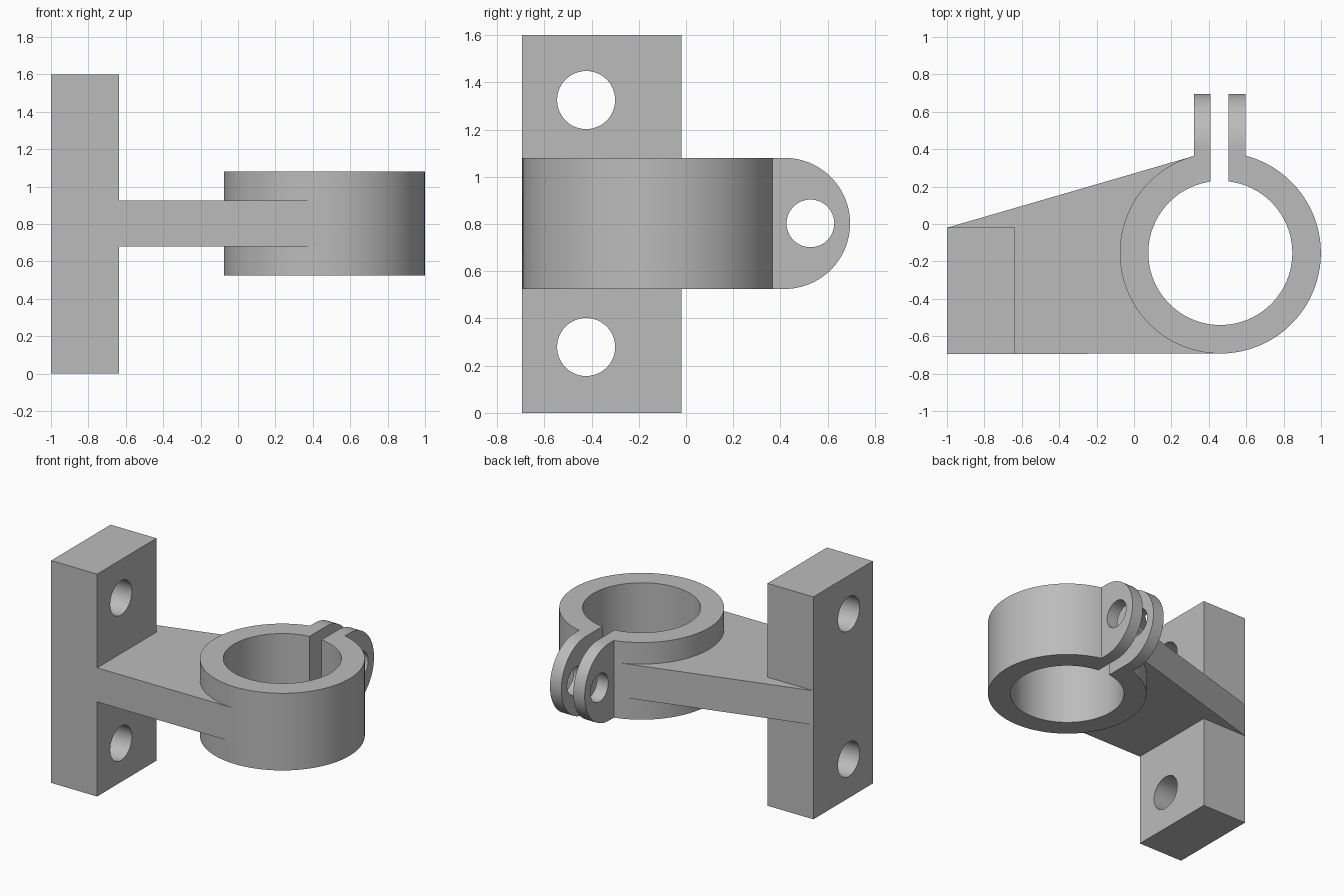
import bpy
import bmesh
import math
from mathutils import Matrix, Vector

cube = bpy.data.objects.get("Cube")
if cube:
    bpy.data.objects.remove(cube, do_unlink=True)

# Key dimensions
RING = Vector((0.4615, -0.155))
R_OUT, R_IN = 0.5375, 0.385
MID_Z, HALF_H = 0.8025, 0.2775
SLIT = (0.41, 0.506)
EAR_T = 0.09
EAR_Y, EAR_HOLE_Y = 0.4175, 0.527

metal = bpy.data.materials.new("plain grey metal")
metal.use_nodes = True
grey = (0.5, 0.5, 0.5, 1)
metal.diffuse_color = grey
metal.node_tree.nodes["Principled BSDF"].inputs["Base Color"].default_value = grey


def arc(cx, cy, r, start, end, n):
    """Points along an arc, angles in degrees."""
    return [(cx + r * math.cos(math.radians(start + (end - start) * i / n)),
             cy + r * math.sin(math.radians(start + (end - start) * i / n)))
            for i in range(n + 1)]


def circle(cx, cy, r, n):
    return arc(cx, cy, r, 0, 360, n)[:-1]


def extrude(name, points, low, high, axis="Z"):
    """Solid from an outline: xy outline along Z, or yz outline along X."""
    bm = bmesh.new()
    face = bm.faces.new([bm.verts.new((u, v, low)) for u, v in points])
    geom = bmesh.ops.extrude_face_region(bm, geom=[face])["geom"]
    top = [g for g in geom if isinstance(g, bmesh.types.BMVert)]
    bmesh.ops.translate(bm, verts=top, vec=(0, 0, high - low))
    if axis == "X":
        turn = Matrix(((0, 0, 1), (1, 0, 0), (0, 1, 0))).to_4x4()
        bmesh.ops.transform(bm, matrix=turn, verts=bm.verts)
    bmesh.ops.recalc_face_normals(bm, faces=bm.faces)
    mesh = bpy.data.meshes.new(name)
    bm.to_mesh(mesh)
    bm.free()
    obj = bpy.data.objects.new(name, mesh)
    bpy.context.collection.objects.link(obj)
    mesh.materials.append(metal)
    return obj


def box(x0, x1, y0, y1):
    return [(x0, y0), (x1, y0), (x1, y1), (x0, y1)]


def combine(body, tool, operation):
    """Apply a boolean and remove the tool."""
    tool.hide_render = True
    mod = body.modifiers.new(tool.name, "BOOLEAN")
    mod.operation, mod.object, mod.solver = operation, tool, "EXACT"
    bpy.context.view_layer.objects.active = body
    bpy.ops.object.modifier_apply(modifier=mod.name)
    bpy.data.objects.remove(tool, do_unlink=True)


# Mounting plate
bracket = extrude("clamp_bracket", box(-1, -0.635, -0.695, -0.02), 0, 1.6)

# Tapered arm, tangent to the ring at front and back
corner = Vector((-1, -0.02))
to_corner = corner - RING
angle = math.atan2(to_corner.y, to_corner.x) - math.acos(R_OUT / to_corner.length)
tangent = RING + R_OUT * Vector((math.cos(angle), math.sin(angle)))
arm = extrude("arm", [(-1, -0.695), (RING.x, RING.y - R_OUT), tuple(RING),
                      tuple(tangent), tuple(corner)], 0.68, 0.925)
combine(bracket, arm, "UNION")

# Clamp ring
low, high = MID_Z - HALF_H, MID_Z + HALF_H
combine(bracket, extrude("ring", circle(*RING, R_OUT, 128), low, high), "UNION")

# Pair of rounded clamp ears
ear_outline = [(0.1, high), (0.1, low)] + arc(EAR_Y, MID_Z, HALF_H, -90, 90, 48)
combine(bracket, extrude("ears", ear_outline, SLIT[0] - EAR_T,
                         SLIT[1] + EAR_T, "X"), "UNION")

# Bore, slit, ear bolt hole and mounting holes
cutters = [
    extrude("bore", circle(*RING, R_IN, 96), 0.2, 1.4),
    extrude("slit", box(*SLIT, RING.y, 1), 0.2, 1.4),
    extrude("ear_hole", circle(EAR_HOLE_Y, MID_Z, 0.101, 48), 0.25, 0.7, "X"),
] + [extrude("mounting_hole", circle(-0.423, z, 0.123, 48), -1.2, -0.5, "X")
     for z in (0.279, 1.325)]
for cutter in cutters:
    combine(bracket, cutter, "DIFFERENCE")

# Smooth round walls, keep the large flat faces flat
bpy.ops.object.select_all(action="DESELECT")
bracket.select_set(True)
bpy.context.view_layer.objects.active = bracket
bpy.ops.object.shade_smooth_by_angle(angle=math.radians(30))
for face in bracket.data.polygons:
    if face.area > 0.04:
        face.use_smooth = False
